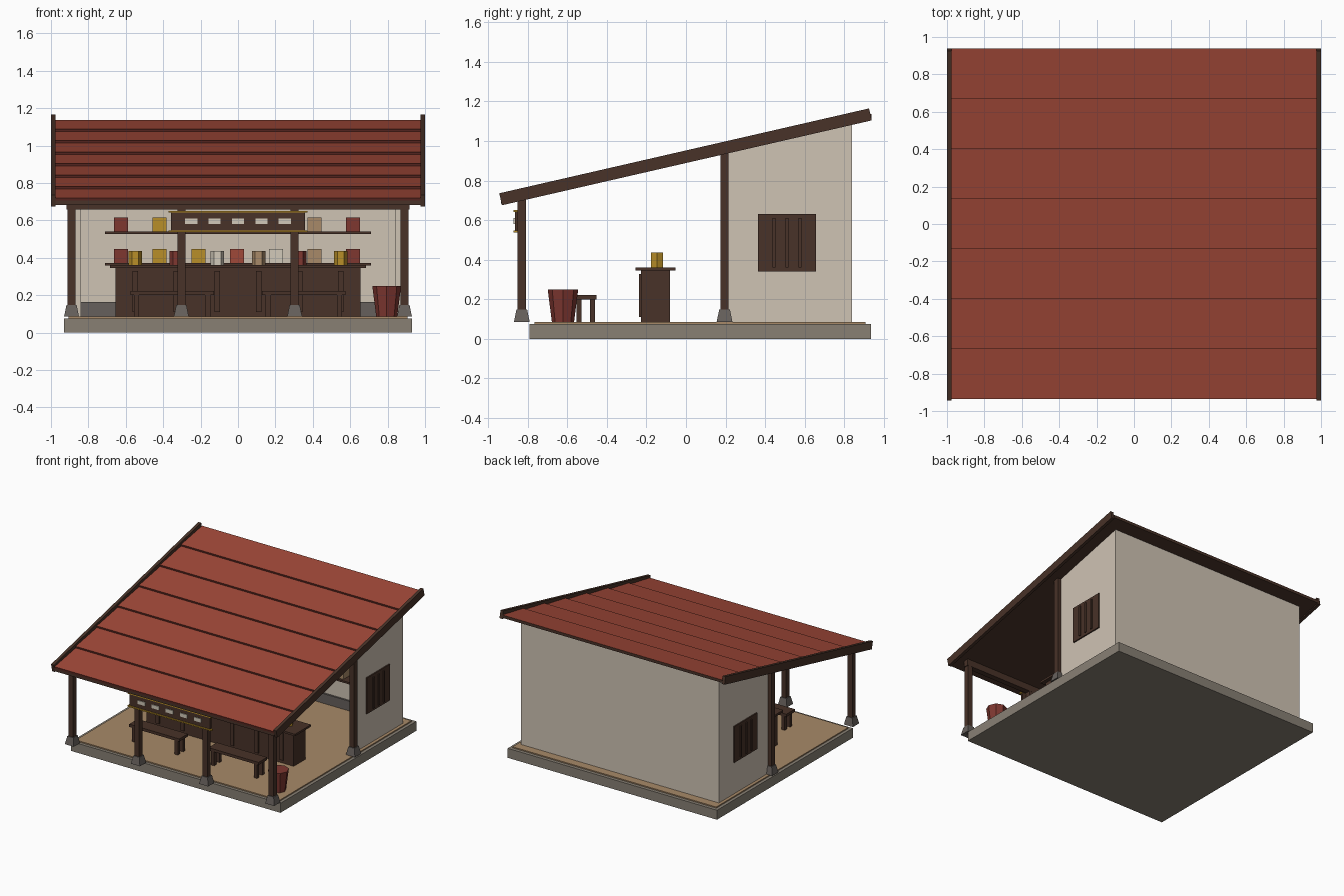
import bpy, bmesh, math
from mathutils import Matrix

if "Cube" in bpy.data.objects:
    bpy.data.objects.remove(bpy.data.objects["Cube"])


def colour(name, hexa):
    def lin(c):
        c /= 255
        return c / 12.92 if c <= 0.04045 else ((c + 0.055) / 1.055) ** 2.4
    m = bpy.data.materials.new(name)
    m.diffuse_color = (lin(hexa >> 16), lin(hexa >> 8 & 255), lin(hexa & 255), 1)
    m.use_nodes = True
    m.node_tree.nodes["Principled BSDF"].inputs["Base Color"].default_value = m.diffuse_color
    return m


PLASTER = colour("plaster", 0xCFC3B4)
WOOD = colour("dark wood", 0x483228)
RED = colour("roof red", 0xA04838)
SEAM = colour("roof seam", 0x52241E)
MAROON = colour("maroon", 0x7E3730)
GOLD = colour("gold", 0xB88E28)
TAN = colour("tan", 0xA88A68)
STONE = colour("stone", 0x888074)
FOOTING = colour("grey footing", 0x66605C)
CREAM = colour("cream", 0xD2CABA)


def finish(name, bm, *mats):
    bmesh.ops.recalc_face_normals(bm, faces=bm.faces)
    me = bpy.data.meshes.new(name)
    bm.to_mesh(me)
    bm.free()
    for m in mats:
        me.materials.append(m)
    ob = bpy.data.objects.new(name, me)
    bpy.context.collection.objects.link(ob)
    return ob


def box(name, x, y, z, mat):
    """Box from (min, max) pairs."""
    bm = bmesh.new()
    bmesh.ops.create_cube(bm, size=1)
    for v in bm.verts:
        v.co = [r[0] if c < 0 else r[1] for c, r in zip(v.co, (x, y, z))]
    return finish(name, bm, mat)


def around(c, w):
    return (c - w / 2, c + w / 2)


def prism(name, pts, x, *mats):
    """Side profile in (y, z) extruded along x."""
    bm = bmesh.new()
    face = bm.faces.new([bm.verts.new((x[0], *p)) for p in pts])
    new = bmesh.ops.extrude_face_region(bm, geom=[face])["geom"]
    for v in new:
        if isinstance(v, bmesh.types.BMVert):
            v.co.x = x[1]
    return finish(name, bm, *mats)


def frustum(name, x, y, z, r0, r1, sides, mat, turn=math.pi / 2):
    bm = bmesh.new()
    bmesh.ops.create_cone(bm, cap_ends=True, segments=sides, radius1=r0, radius2=r1,
                          depth=z[1] - z[0],
                          matrix=Matrix.Translation((x, y, sum(z) / 2)) @ Matrix.Rotation(turn, 4, "Z"))
    return finish(name, bm, mat)


def roof_z(y):
    return 0.92 + 0.2295 * y


FLOOR = 0.085
DECK = 0.022

# Ground slab and floor
box("base_slab", (-0.93, 0.93), (-0.79, 0.935), (0, 0.076), STONE)
box("floor", (-0.905, 0.905), (-0.765, 0.908), (0.07, FLOOR), TAN)

# Roof: dark deck, seven lapped red courses with dark front edges
Y0, Y1, N = -0.935, 0.938, 7
prism("roof_deck", [(Y0, roof_z(Y0) - DECK), (Y1, roof_z(Y1) - DECK),
                    (Y1, roof_z(Y1)), (Y0, roof_z(Y0))], (-0.976, 0.976), WOOD)
for i in range(N):
    a = Y0 + (Y1 - Y0) * i / N
    b = Y0 + (Y1 - Y0) * (i + 1) / N
    course = prism("roof_course", [(a, roof_z(a) - 0.002), (b, roof_z(b) - 0.002),
                                   (b, roof_z(b) + 0.001), (a, roof_z(a) + 0.014)],
                   (-0.976, 0.976), RED, SEAM)
    for p in course.data.polygons:
        if p.normal.y < -0.9:
            p.material_index = 1

# Sloping boards along both roof edges
for s in (-1, 1):
    board = box("roof_edge_board", (-0.0125, 0.0125), (-0.959, 0.959), (-0.031, 0.031), WOOD)
    board.location = (s * 0.9875, -0.0025, 0.92)
    board.rotation_euler.x = math.atan(0.2295)

# Walls of the back room, open to the front
under = lambda y: roof_z(y) - DECK + 0.003
for s in (-1, 1):
    prism("side_wall", [(0.215, FLOOR), (0.84, FLOOR), (0.84, under(0.84)), (0.215, under(0.215))],
          sorted((s * 0.84, s * 0.88)), PLASTER)
    # Barred window
    box("window_panel", sorted((s * 0.87, s * 0.89)), (0.365, 0.657), (0.34, 0.63), WOOD)
    for y in (0.445, 0.511, 0.577):
        box("window_bar", sorted((s * 0.88, s * 0.898)), around(y, 0.016), (0.36, 0.61), WOOD)
prism("back_wall", [(0.80, FLOOR), (0.84, FLOOR), (0.84, under(0.84)), (0.80, under(0.80))],
      (-0.84, 0.84), PLASTER)
box("wall_skirting", (-0.84, 0.84), (0.785, 0.80), (FLOOR, 0.163), FOOTING)

# Posts on flared stone footings, and the front beam
posts = [(x, -0.83, 0.71) for x in (-0.89, -0.303, 0.303, 0.89)]
posts += [(x, 0.195, 0.945) for x in (-0.89, 0.89)]
for x, y, top in posts:
    box("post", around(x, 0.042), around(y, 0.042), (FLOOR, top), WOOD)
    frustum("post_footing", x, y, (FLOOR, 0.148), 0.04 * 2 ** 0.5, 0.027 * 2 ** 0.5, 4,
            FOOTING, math.pi / 4)
box("front_beam", (-0.917, 0.917), (-0.852, -0.808), (0.657, 0.71), WOOD)

# Hanging sign board with gold trims and blank plates
box("sign_board", (-0.357, 0.357), (-0.865, -0.848), (0.543, 0.645), WOOD)
for z in (0.542, 0.646):
    box("sign_trim", (-0.372, 0.372), (-0.873, -0.85), around(z, 0.01), GOLD)
for i in range(-2, 3):
    box("sign_plate", around(i * 0.125, 0.065), (-0.871, -0.864), (0.581, 0.61), CREAM)

# Counter with front battens and hexagonal jars
box("counter_body", (-0.655, 0.655), (-0.228, -0.08), (FLOOR, 0.347), WOOD)
box("counter_top", (-0.685, 0.685), (-0.255, -0.052), (0.345, 0.361), WOOD)
for i, mat in enumerate((GOLD, MAROON, CREAM, TAN, MAROON, GOLD)):
    x = -0.55 + i * 0.22
    box("counter_batten", around(x, 0.03), (-0.238, -0.225), (0.11, 0.328), WOOD)
    frustum("counter_jar", x, -0.147, (0.361, 0.436), 0.036, 0.036, 6, mat)

# Wall shelves with boxes
for z in (0.358, 0.526):
    box("shelf", (-0.71, 0.71), (0.68, 0.80), (z, z + 0.015), WOOD)
    for i, mat in enumerate((MAROON, GOLD, GOLD, RED, CREAM, TAN, MAROON)):
        box("shelf_box", around((i - 3) * 0.207 - 0.005, 0.075), (0.70, 0.775),
            (z + 0.015, z + 0.09), mat)

# Two benches
for s in (-0.352, 0.352):
    box("bench_seat", around(s, 0.445), (-0.56, -0.452), (0.2, 0.222), WOOD)
    for dx in (-0.19, 0.19):
        for y in (-0.54, -0.472):
            box("bench_leg", around(s + dx, 0.028), around(y, 0.026), (FLOOR, 0.202), WOOD)

# Flared tub
frustum("tub", 0.795, -0.622, (FLOOR, 0.25), 0.056, 0.077, 8, MAROON)
